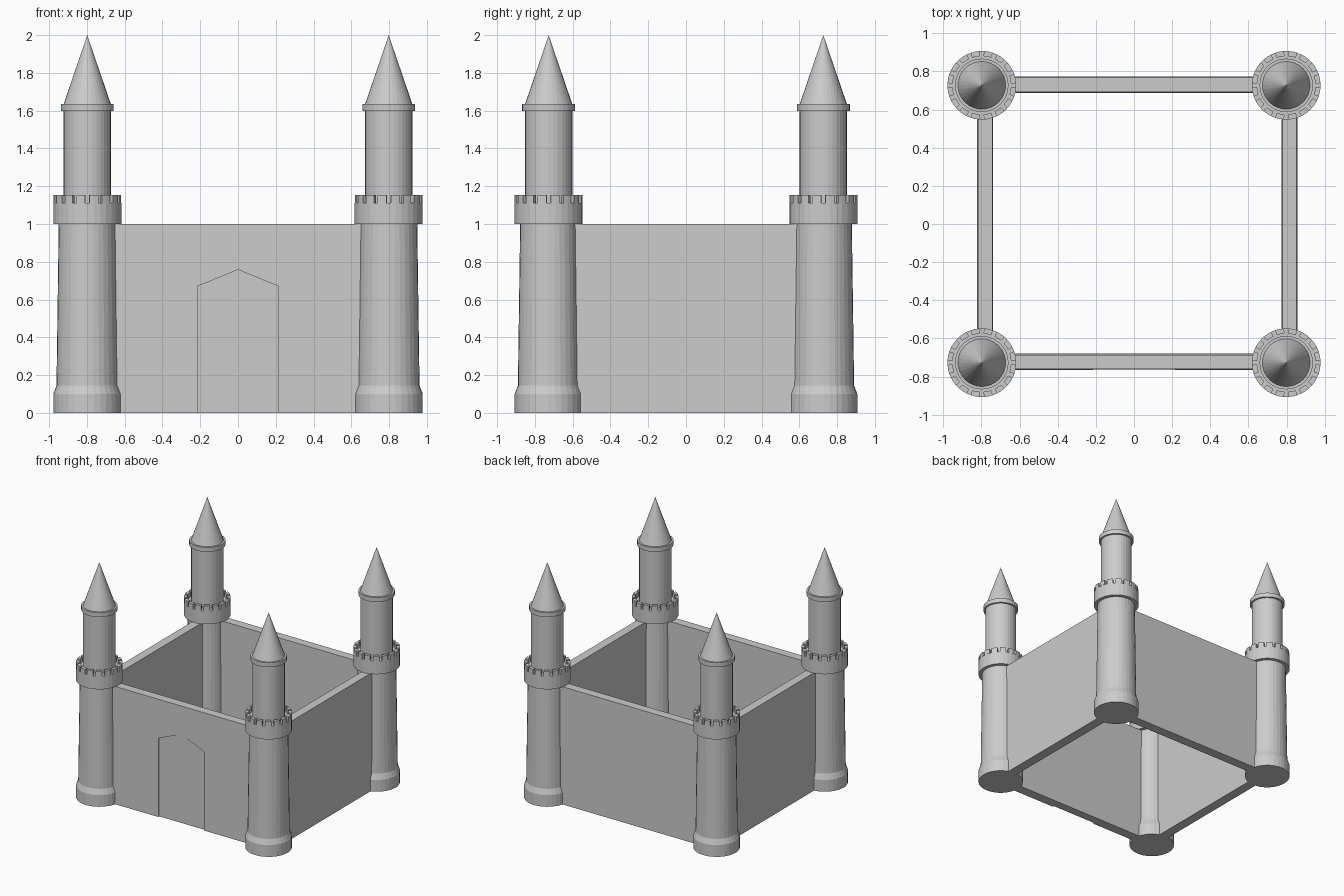
import bpy, bmesh, math

if "Cube" in bpy.data.objects:
    bpy.data.objects.remove(bpy.data.objects["Cube"])

TX, TY = 0.798, 0.727   # tower centres
SEG = 32                # sides of the towers
MERLONS = 16


def finish(bm, name):
    bmesh.ops.recalc_face_normals(bm, faces=bm.faces[:])
    me = bpy.data.meshes.new(name)
    bm.to_mesh(me)
    bm.free()
    ob = bpy.data.objects.new(name, me)
    bpy.context.collection.objects.link(ob)
    return ob


def prism(bm, bottom, top):
    """Closed solid between two matching loops."""
    a = [bm.verts.new(p) for p in bottom]
    b = [bm.verts.new(p) for p in top]
    n = len(a)
    bm.faces.new(a[::-1])
    bm.faces.new(b)
    for i in range(n):
        j = (i + 1) % n
        bm.faces.new((a[i], a[j], b[j], b[i]))


def lathe(bm, profile):
    """Revolve an (r, z) profile; cap the bottom, close the tip."""
    rings = []
    for r, z in profile:
        if r == 0:
            rings.append([bm.verts.new((0, 0, z))])
        else:
            rings.append([bm.verts.new((r * math.cos(2 * math.pi * i / SEG),
                                        r * math.sin(2 * math.pi * i / SEG), z))
                          for i in range(SEG)])
    bm.faces.new(rings[0][::-1])
    for lo, hi in zip(rings, rings[1:]):
        for i in range(SEG):
            j = (i + 1) % SEG
            if len(hi) == 1:
                bm.faces.new((lo[i], lo[j], hi[0]))
            else:
                bm.faces.new((lo[i], lo[j], hi[j], hi[i]))


# Tower: plinth, tapering shaft, parapet, turret, collar, spire
bm = bmesh.new()
lathe(bm, [(0.18, 0), (0.18, 0.10), (0.163, 0.145), (0.151, 1.0), (0.18, 1.0),
           (0.18, 1.112), (0.125, 1.112), (0.125, 1.597), (0.14, 1.597),
           (0.14, 1.635), (0.125, 1.635), (0, 2.0)])
# Merlons around the parapet
for k in range(MERLONS):
    mid = 2 * math.pi * (k + 0.5) / MERLONS
    half = math.pi / MERLONS * 0.68
    angles = [mid - half, mid, mid + half]
    loop = [(0.18, a) for a in angles] + [(0.153, a) for a in reversed(angles)]
    pts = [(r * math.cos(a), r * math.sin(a)) for r, a in loop]
    prism(bm, [(x, y, 1.112) for x, y in pts], [(x, y, 1.153) for x, y in pts])
tower = finish(bm, "tower_front_left")
tower.location = (-TX, -TY, 0)
for name, x, y in (("tower_front_right", TX, -TY),
                   ("tower_back_left", -TX, TY), ("tower_back_right", TX, TY)):
    ob = bpy.data.objects.new(name, tower.data)
    ob.location = (x, y, 0)
    bpy.context.collection.objects.link(ob)


# Curtain walls, slightly thicker at the foot
def wall(name, cx, cy, hx, hy, tx=0.0, ty=0.0):
    def rect(a, b, z):
        return [(cx - a, cy - b, z), (cx + a, cy - b, z),
                (cx + a, cy + b, z), (cx - a, cy + b, z)]
    bm = bmesh.new()
    prism(bm, rect(hx + tx, hy + ty, 0), rect(hx, hy, 1.0))
    return finish(bm, name)


front = wall("front_wall", 0, -0.723, 0.72, 0.037, ty=0.006)
wall("back_wall", 0, 0.730, 0.72, 0.037, ty=0.005)
wall("left_wall", -0.780, 0, 0.037, 0.65, tx=0.005)
wall("right_wall", 0.816, 0, 0.037, 0.65, tx=0.005)

# Shallow pointed gateway recessed into the front wall
gate = [(-0.215, -0.1), (0.215, -0.1), (0.215, 0.67), (0, 0.758), (-0.215, 0.67)]
bm = bmesh.new()
prism(bm, [(x, -0.9, z) for x, z in gate], [(x, -0.753, z) for x, z in gate])
cutter = finish(bm, "gateway_cutter")
cutter.hide_render = True
cutter.hide_set(True)
mod = front.modifiers.new("gateway", 'BOOLEAN')
mod.operation = 'DIFFERENCE'
mod.solver = 'EXACT'
mod.object = cutter
